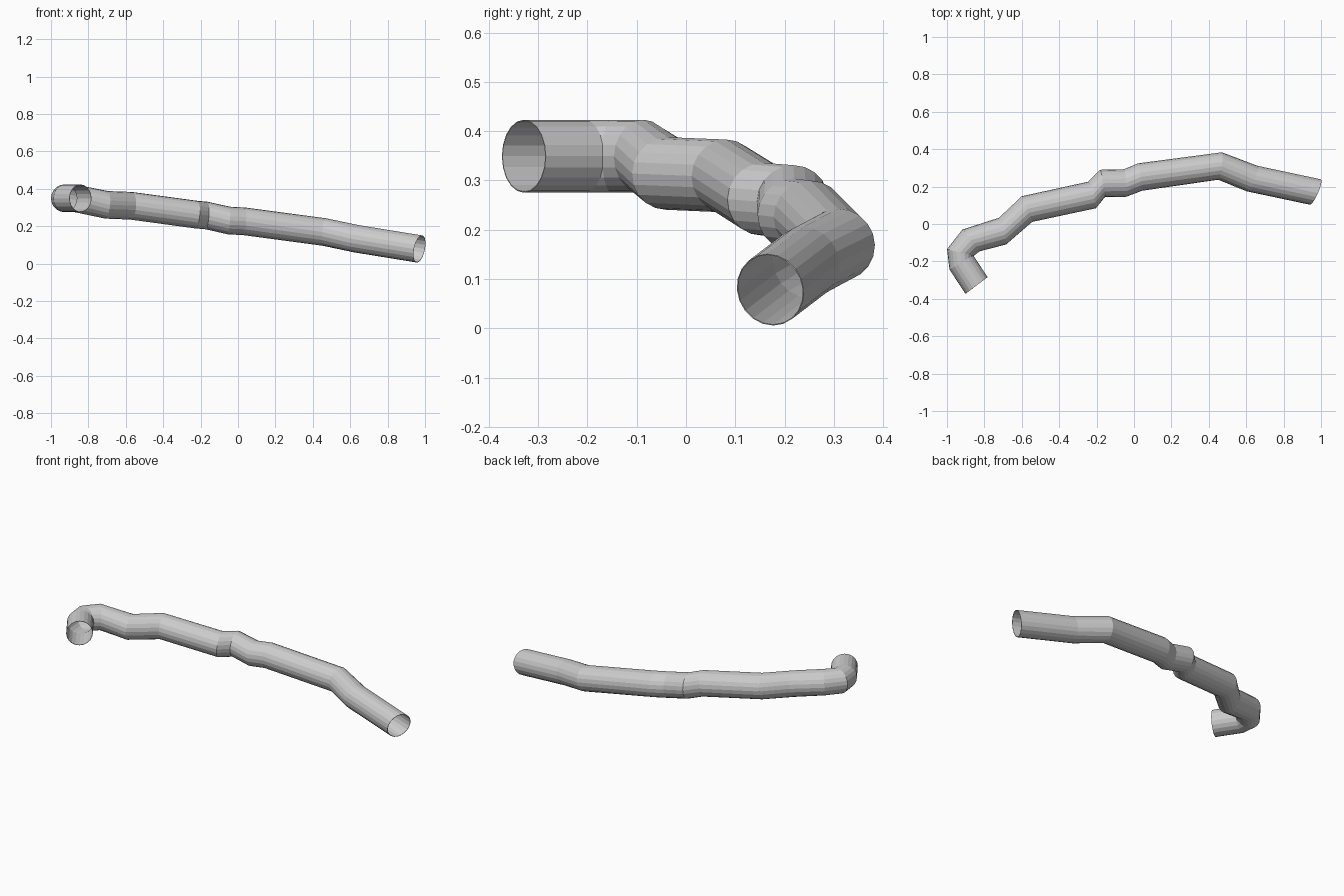
import bpy
import bmesh
from math import sin, cos, tau, radians
from mathutils import Vector

if "Cube" in bpy.data.objects:
    bpy.data.objects.remove(bpy.data.objects["Cube"])

RADIUS = 0.074
SIDES = 20

# Circular stations along the bent pipe: x, y, z, heading (degrees), lean
stations = [
    (-0.842, -0.329, 0.349, 127, 0),
    (-0.923, -0.205, 0.349, 121, 0),
    (-0.928, -0.152, 0.349, 76, 0),
    (-0.872, -0.088, 0.349, 38, 0.04),
    (-0.703, -0.038, 0.314, 15, 0.1),
    (-0.572, 0.080, 0.309, 22, 0.06),
    (-0.225, 0.155, 0.262, 16.6, 0.08),
    (-0.168, 0.217, 0.257, 10, 0.06),
    (-0.048, 0.219, 0.230, 4, 0.08),
    (0.032, 0.251, 0.226, 8.7, 0.08),
    (0.460, 0.310, 0.169, -8, 0.13),
    (0.631, 0.243, 0.133, -23, 0.2),
    (0.970, 0.171, 0.078, -23.8, 0.2),
]


def add_ring(bm, x, y, z, heading, lean):
    """Circle whose plane faces the heading, tilted forward by lean."""
    a = radians(heading)
    side = Vector((-sin(a), cos(a), 0))
    up = Vector((cos(a) * lean, sin(a) * lean, 1)).normalized()
    c = Vector((x, y, z))
    return [bm.verts.new(c + RADIUS * (side * cos(tau * i / SIDES) + up * sin(tau * i / SIDES)))
            for i in range(SIDES)]


# Open-ended pipe skin bridged between the stations
bm = bmesh.new()
rings = [add_ring(bm, *s) for s in stations]
for r0, r1 in zip(rings, rings[1:]):
    for i in range(SIDES):
        j = (i + 1) % SIDES
        bm.faces.new((r0[i], r0[j], r1[j], r1[i]))
mesh = bpy.data.meshes.new("bent_pipe")
bm.to_mesh(mesh)
bm.free()
pipe = bpy.data.objects.new("bent_pipe", mesh)
bpy.context.collection.objects.link(pipe)

# Thin wall, inwards
wall = pipe.modifiers.new("wall", 'SOLIDIFY')
wall.thickness = 0.002
wall.offset = -1
